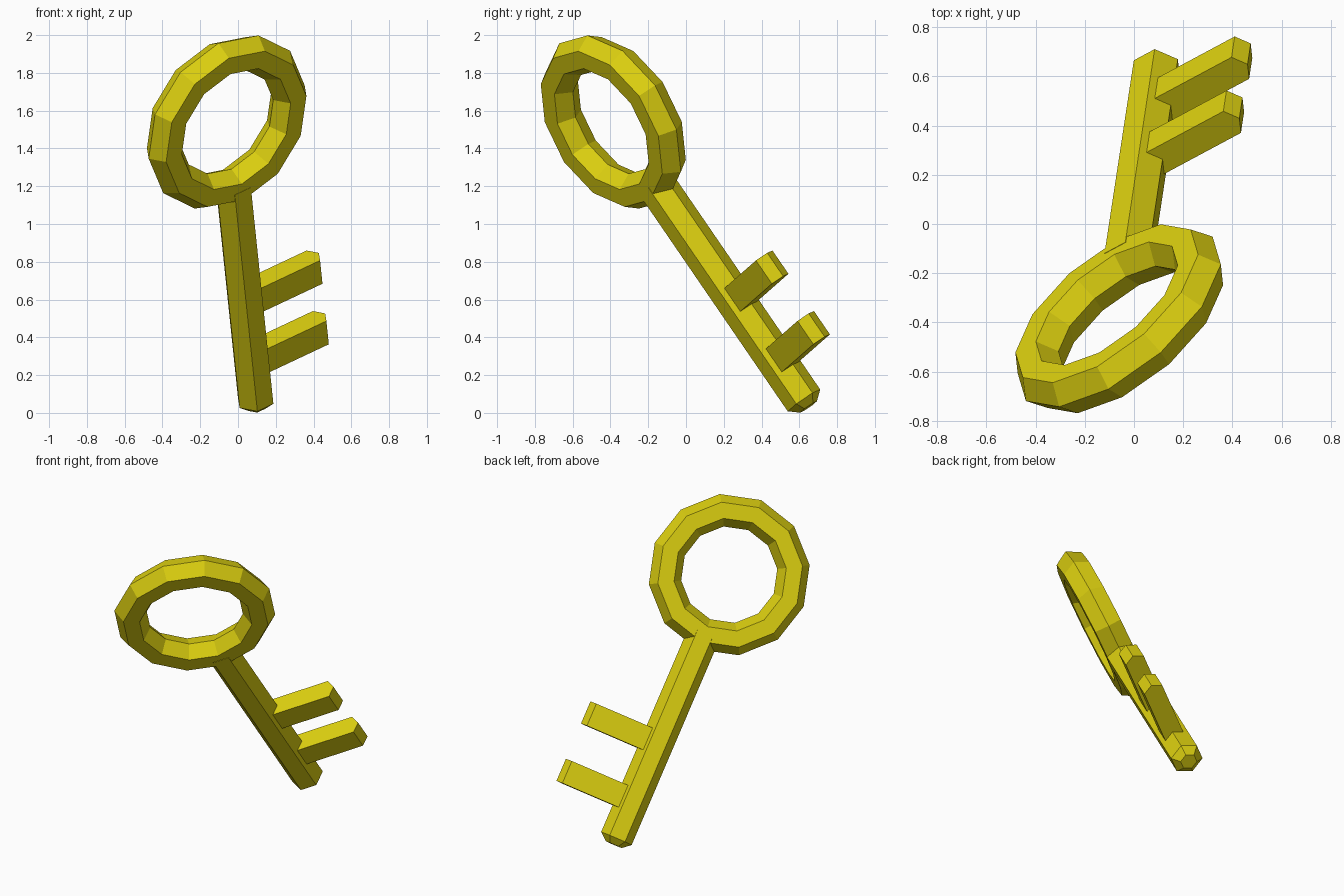
import bpy
import bmesh
from math import cos, sin, radians
from mathutils import Matrix, Vector

cube = bpy.data.objects.get("Cube")
if cube:
    bpy.data.objects.remove(cube, do_unlink=True)

# Key's own frame: x along the shaft, y along the teeth, z through the ring
along = Vector((0.0855, 0.563, -0.822)).normalized()
side = Vector((0.813, 0.431, 0.390))
side = (side - along * side.dot(along)).normalized()
face = along.cross(side)
frame = Matrix((along, side, face)).transposed().to_4x4()
frame.translation = (-0.06, -0.385, 1.54)

# Material
gold = bpy.data.materials.new("yellow_gold")
gold.use_nodes = True
colour = (0.72, 0.63, 0.005, 1)
gold.diffuse_color = colour
gold.node_tree.nodes["Principled BSDF"].inputs["Base Color"].default_value = colour


def loft(name, sections):
    """Join equal outlines into a capped solid."""
    bm = bmesh.new()
    rings = [[bm.verts.new(p) for p in section] for section in sections]
    count = len(rings[0])
    for a, b in zip(rings, rings[1:]):
        for i in range(count):
            j = (i + 1) % count
            bm.faces.new((a[i], a[j], b[j], b[i]))
    bm.faces.new(rings[0])
    bm.faces.new(rings[-1])
    bmesh.ops.recalc_face_normals(bm, faces=bm.faces)
    mesh = bpy.data.meshes.new(name)
    bm.to_mesh(mesh)
    bm.free()
    obj = bpy.data.objects.new(name, mesh)
    bpy.context.collection.objects.link(obj)
    return finish(obj)


def finish(obj):
    obj.matrix_world = frame
    obj.data.materials.append(gold)
    return obj


def hexagon(x, radius, stretch=0.0):
    """Six-sided outline across the shaft; stretch pulls the +y half outward."""
    points = []
    for k in range(6):
        a = radians(60 * k)
        y = radius * cos(a)
        points.append((x, y + (stretch if y > 0 else 0), radius * sin(a)))
    return points


# Ring handle
bpy.ops.mesh.primitive_torus_add(major_segments=12, minor_segments=6,
                                 major_radius=0.405, minor_radius=0.102)
ring = bpy.context.object
ring.name = "ring_handle"
finish(ring)

# Shaft with a tapered tip
loft("shaft", [hexagon(0.40, 0.104), hexagon(1.793, 0.104), hexagon(1.835, 0.054)])

# Two teeth with pointed ends
for name, start in (("upper_tooth", 1.07), ("lower_tooth", 1.46)):
    loft(name, [hexagon(x, 0.072, 0.415) for x in (start, start + 0.15)])
